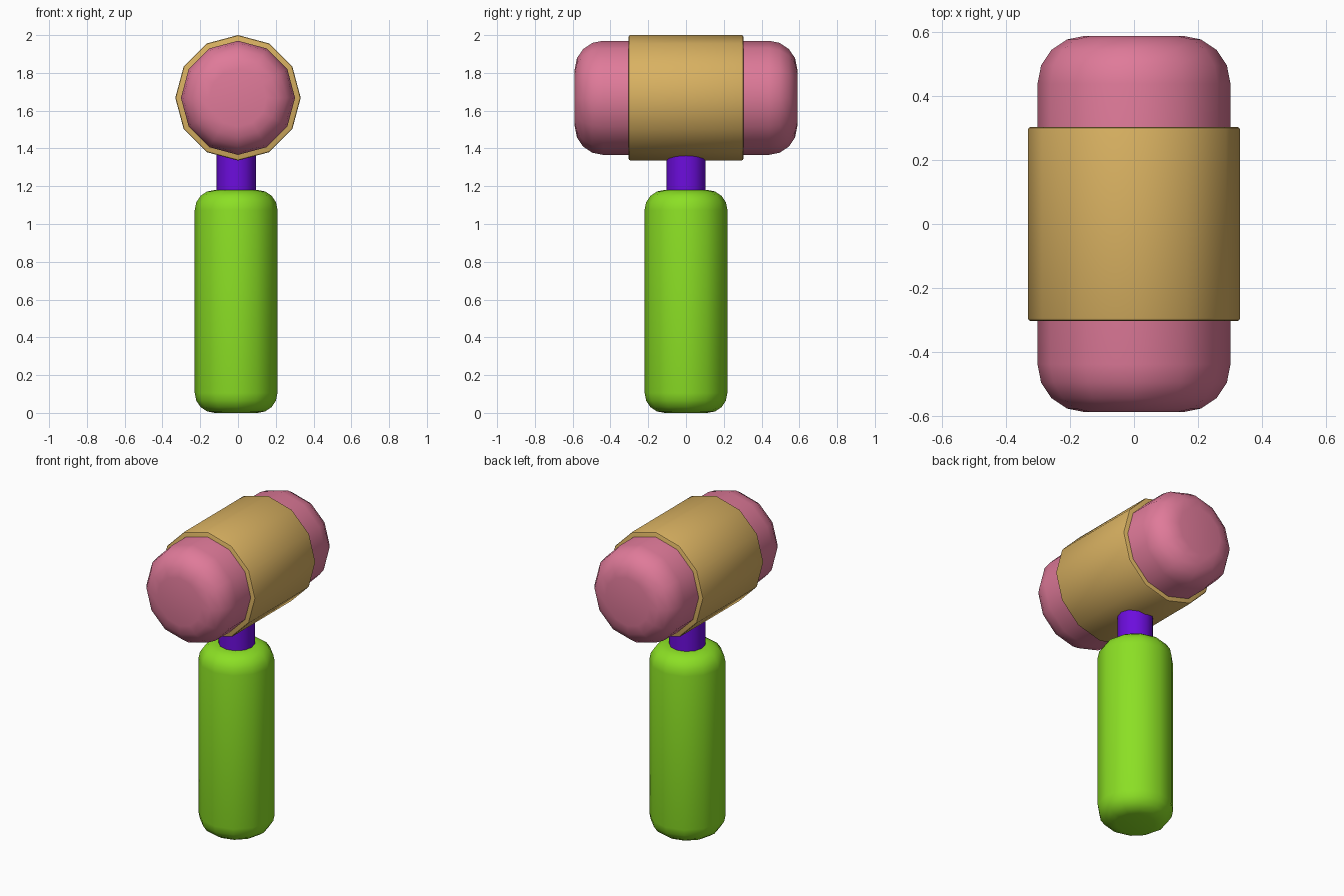
import bpy, bmesh, math
from mathutils import Matrix

if "Cube" in bpy.data.objects:
    bpy.data.objects.remove(bpy.data.objects["Cube"])

SIDES = 12


def material(name, rgb):
    m = bpy.data.materials.new(name)
    m.diffuse_color = (*rgb, 1.0)
    m.use_nodes = True
    m.node_tree.nodes["Principled BSDF"].inputs["Base Color"].default_value = m.diffuse_color
    return m


def barrel(name, radius, length, round_r, segs, center, mat, along_y=False, angle=40):
    """Twelve-sided cylinder with rounded rims, centred on `center`."""
    h = length / 2
    arc = [(radius - round_r * (1 - math.cos(a)), h - round_r * (1 - math.sin(a)))
           for a in (math.pi / 2 * i / segs for i in range(segs + 1))] if round_r else [(radius, h)]
    profile = [(r, -z) for r, z in reversed(arc)] + arc
    bm = bmesh.new()
    rings = [[bm.verts.new((r * math.cos(t), r * math.sin(t), z))
              for t in (2 * math.pi * k / SIDES for k in range(SIDES))] for r, z in profile]
    for a, b in zip(rings, rings[1:]):
        for k in range(SIDES):
            n = (k + 1) % SIDES
            bm.faces.new((a[k], a[n], b[n], b[k]))
    bm.faces.new(rings[-1])
    bm.faces.new(rings[0][::-1])
    if along_y:
        bm.transform(Matrix.Rotation(math.pi / 2, 4, 'X'))
    bm.transform(Matrix.Translation(center))
    me = bpy.data.meshes.new(name)
    bm.to_mesh(me)
    bm.free()
    me.materials.append(mat)
    ob = bpy.data.objects.new(name, me)
    bpy.context.collection.objects.link(ob)
    bpy.ops.object.select_all(action='DESELECT')
    ob.select_set(True)
    bpy.context.view_layer.objects.active = ob
    bpy.ops.object.shade_smooth_by_angle(angle=math.radians(angle))
    return ob


green = material("lime_green", (0.26, 0.74, 0.018))
purple = material("purple", (0.15, 0.004, 0.72))
pink = material("pink", (0.74, 0.195, 0.32))
tan = material("tan", (0.69, 0.44, 0.12))

# Grip and neck, sitting slightly left of centre
barrel("handle", 0.219, 1.18, 0.105, 4, (-0.01, 0, 0.59), green)
barrel("neck", 0.104, 0.40, 0, 1, (-0.009, 0, 1.25), purple)
# Mallet head with the wide band around its middle
barrel("head", 0.302, 1.178, 0.15, 4, (0, 0, 1.668), pink, along_y=True)
barrel("head_band", 0.332, 0.608, 0.01, 2, (0, 0, 1.668), tan, along_y=True)
